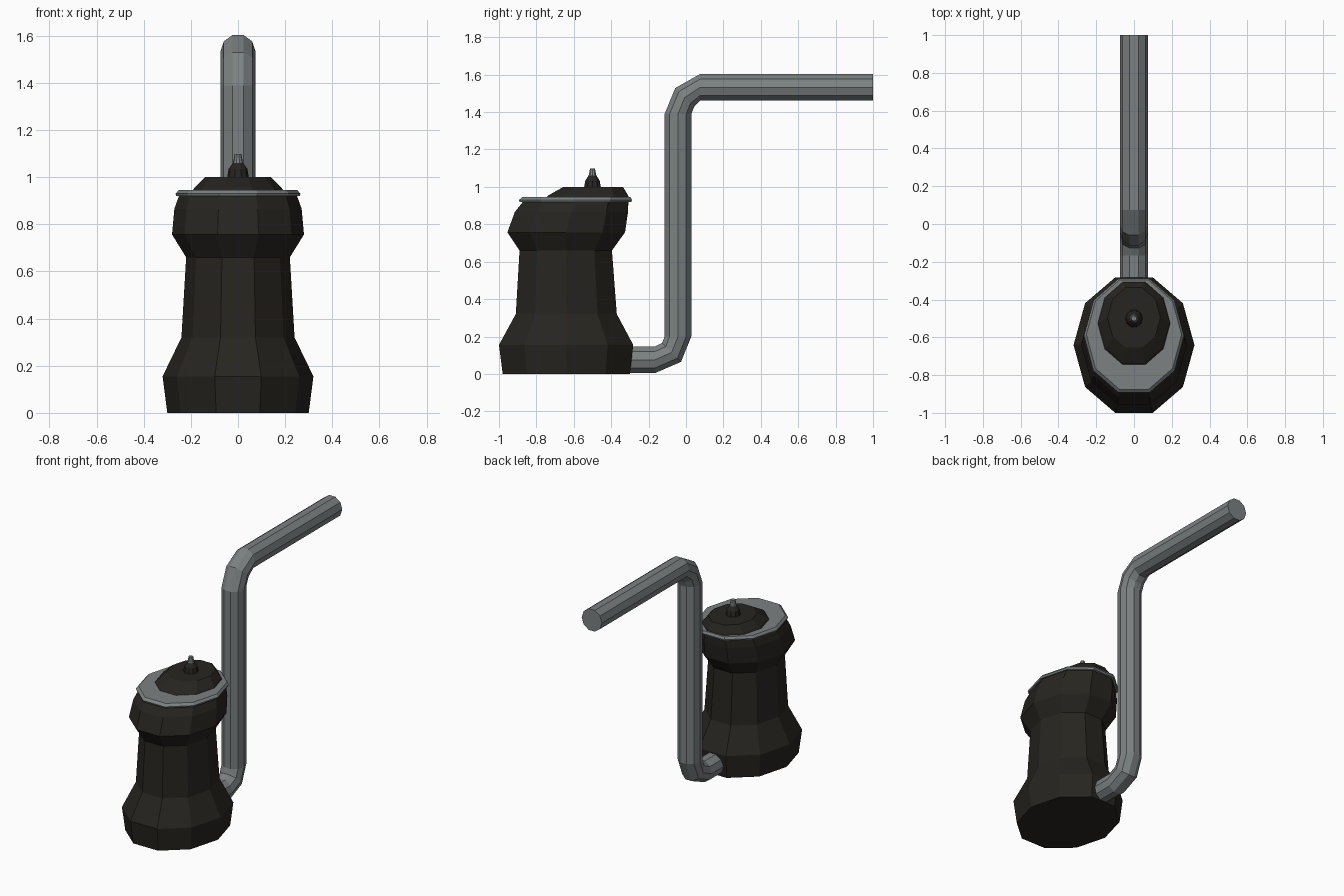
import bpy, bmesh
from math import sin, cos, pi, radians
from mathutils import Vector

if "Cube" in bpy.data.objects:
    bpy.data.objects.remove(bpy.data.objects["Cube"])

SIDES = 10
K = sin(radians(72))  # depth of a decagon with flats facing front and back


def material(name, color):
    m = bpy.data.materials.new(name)
    m.diffuse_color = (*color, 1)
    m.use_nodes = True
    m.node_tree.nodes["Principled BSDF"].inputs["Base Color"].default_value = m.diffuse_color
    return m


dark = material("dark_enamel", (0.020, 0.018, 0.014))
steel = material("steel", (0.20, 0.22, 0.22))


def loft(name, rings, mat):
    """Skin a list of point rings into a closed, flat-shaded solid."""
    bm = bmesh.new()
    loops = [[bm.verts.new(p) for p in ring] for ring in rings]
    for a, b in zip(loops, loops[1:]):
        for i in range(SIDES):
            j = (i + 1) % SIDES
            bm.faces.new((a[i], a[j], b[j], b[i]))
    bm.faces.new(loops[0][::-1])
    bm.faces.new(loops[-1])
    bmesh.ops.recalc_face_normals(bm, faces=bm.faces)
    mesh = bpy.data.meshes.new(name)
    bm.to_mesh(mesh)
    bm.free()
    mesh.materials.append(mat)
    obj = bpy.data.objects.new(name, mesh)
    bpy.context.collection.objects.link(obj)
    return obj


def oval(z, half_width, y_front, y_back):
    """Horizontal decagon given by half width and front/back limits."""
    cy, ry = (y_front + y_back) / 2, (y_back - y_front) / 2 / K
    return [Vector((half_width * cos(2 * pi * i / SIDES),
                    cy + ry * sin(2 * pi * i / SIDES), z)) for i in range(SIDES)]


def upright(name, profile, mat):
    return loft(name, [oval(*p) for p in profile], mat)


# Waisted pot body: z, half width, front y, back y
upright("pot_body", [
    (0.00, 0.30, -0.98, -0.30),
    (0.155, 0.32, -1.00, -0.282),
    (0.32, 0.24, -0.91, -0.37),
    (0.66, 0.22, -0.89, -0.396),
    (0.757, 0.28, -0.955, -0.326),
    (0.866, 0.27, -0.915, -0.31),
    (0.922, 0.25, -0.87, -0.308),
], dark)

# Steel rim plate
upright("rim_plate", [
    (0.920, 0.262, -0.89, -0.292),
    (0.930, 0.265, -0.893, -0.289),
    (0.945, 0.252, -0.875, -0.297),
], steel)

# Raised lid
upright("lid", [
    (0.940, 0.195, -0.75, -0.305),
    (0.955, 0.185, -0.735, -0.31),
    (1.000, 0.140, -0.655, -0.337),
], dark)

# Knob and its small steel tip
upright("lid_knob", [
    (0.998, 0.046, -0.545, -0.455),
    (1.035, 0.040, -0.538, -0.462),
    (1.060, 0.022, -0.521, -0.479),
], dark)
upright("knob_tip", [
    (1.058, 0.022, -0.521, -0.479),
    (1.098, 0.014, -0.513, -0.487),
], steel)

# Bent pipe: y, z, direction angle in the side plane
PIPE_R = 0.075
path = [(-0.40, 0.075, 0), (-0.167, 0.075, 0), (-0.077, 0.115, 45), (-0.043, 0.20, 90),
        (-0.043, 1.39, 90), (-0.007, 1.478, 45), (0.075, 1.532, 0), (1.00, 1.532, 0)]
rings = []
for y, z, angle in path:
    t = radians(angle)
    side, up = Vector((1, 0, 0)), Vector((0, -sin(t), cos(t)))
    rings.append([Vector((0, y, z)) + PIPE_R * (side * cos(2 * pi * i / SIDES)
                                                + up * sin(2 * pi * i / SIDES))
                  for i in range(SIDES)])
loft("bent_pipe", rings, steel)
